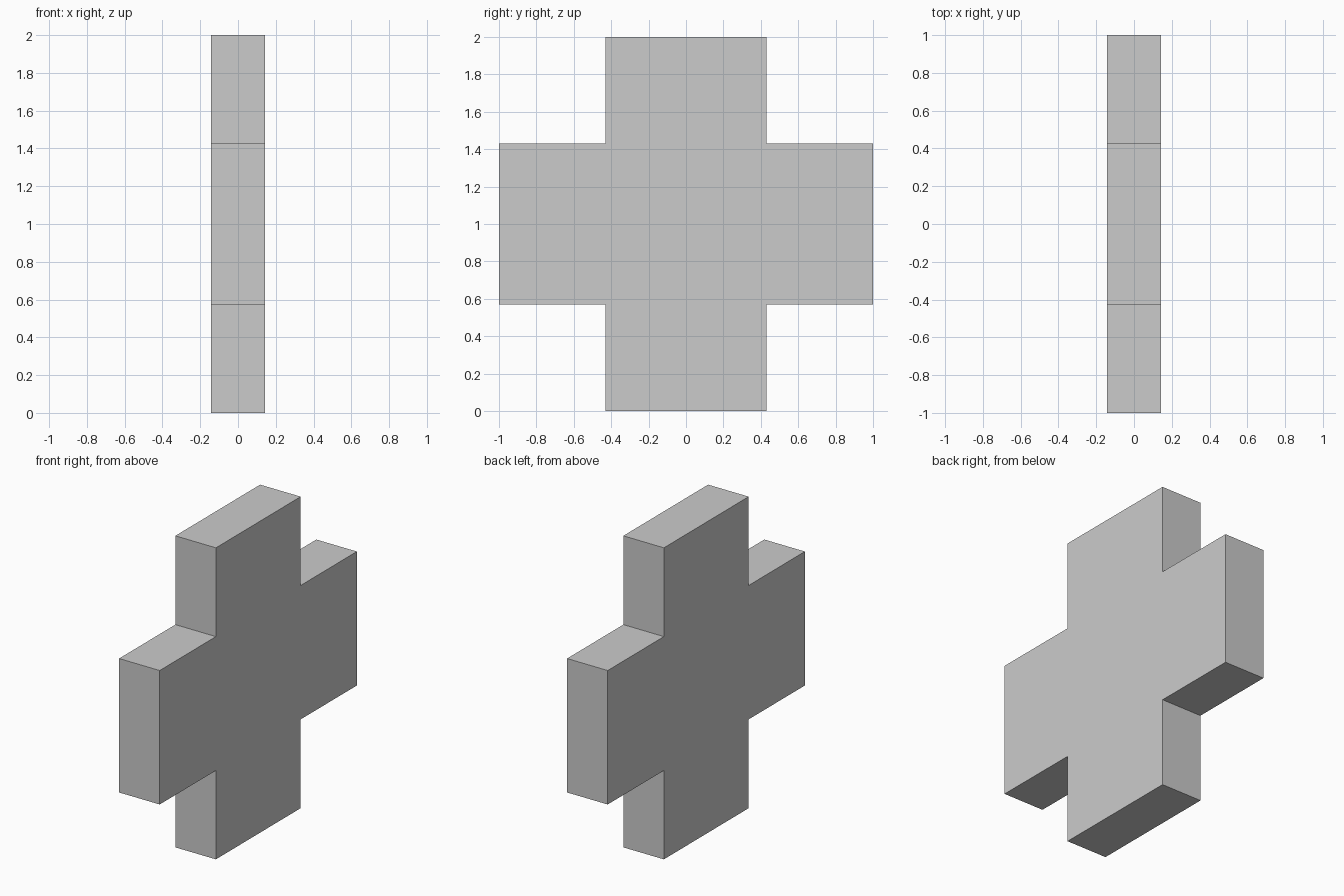
import bpy, bmesh

if "Cube" in bpy.data.objects:
    bpy.data.objects.remove(bpy.data.objects["Cube"])

HALF_SPAN = 1.0     # centre to arm tip
HALF_ARM = 0.43     # half the arm width
HALF_DEPTH = 0.144  # half the thickness
CENTRE_Z = 1.0

# Cross outline: one corner pattern rotated through four quarter turns
outline = []
y_z = [(HALF_SPAN, -HALF_ARM), (HALF_SPAN, HALF_ARM), (HALF_ARM, HALF_ARM)]
for _ in range(4):
    outline += y_z
    y_z = [(-z, y) for y, z in y_z]

# Extrude the outline along x into a solid plate
bm = bmesh.new()
face = bm.faces.new([bm.verts.new((-HALF_DEPTH, y, CENTRE_Z + z)) for y, z in outline])
result = bmesh.ops.extrude_face_region(bm, geom=[face])
moved = [g for g in result["geom"] if isinstance(g, bmesh.types.BMVert)]
bmesh.ops.translate(bm, verts=moved, vec=(2 * HALF_DEPTH, 0, 0))
bmesh.ops.recalc_face_normals(bm, faces=bm.faces)

mesh = bpy.data.meshes.new("cross_plate")
bm.to_mesh(mesh)
bm.free()
bpy.context.collection.objects.link(bpy.data.objects.new("cross_plate", mesh))
